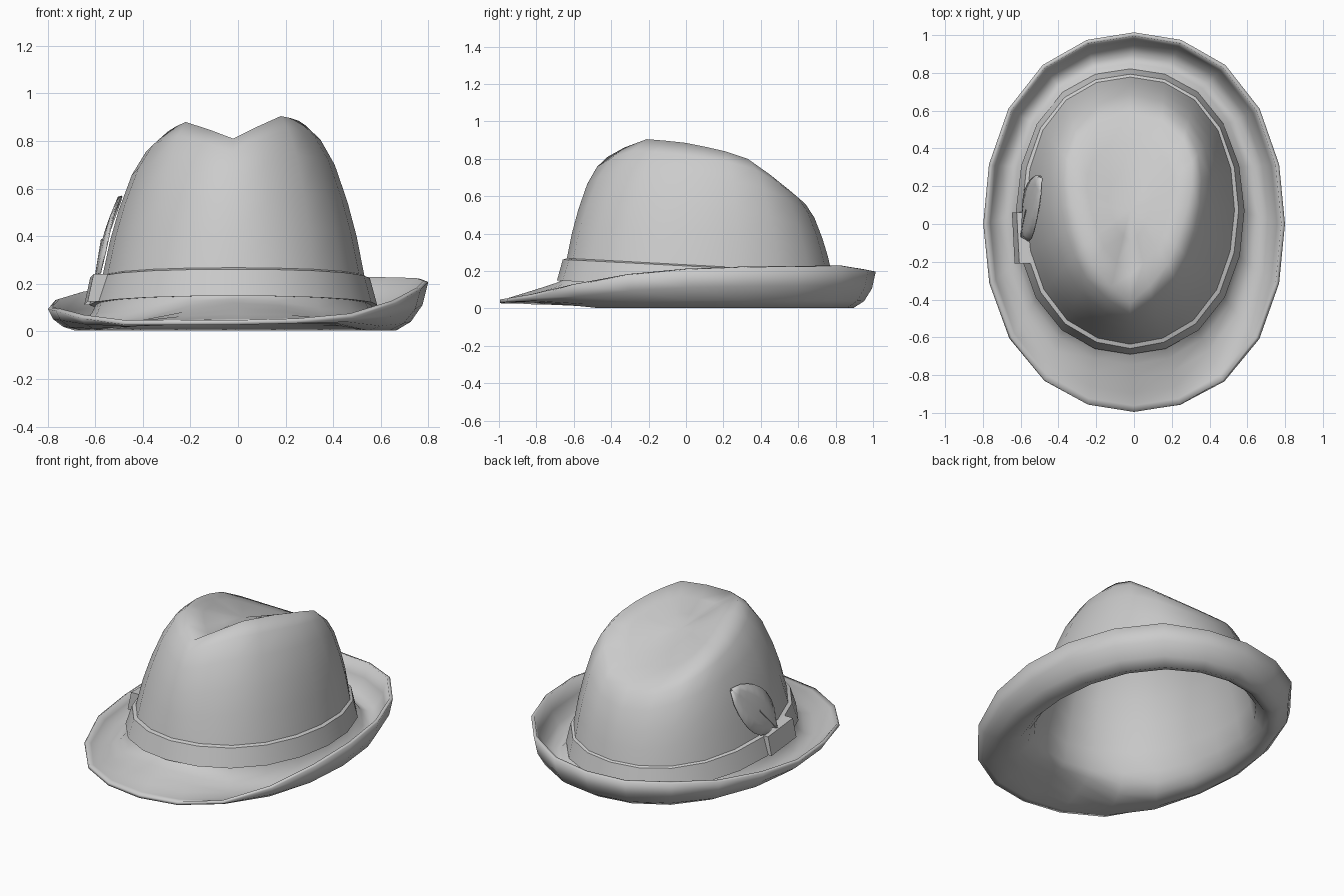
import bpy, bmesh, math
from mathutils import Vector

if "Cube" in bpy.data.objects:
    bpy.data.objects.remove(bpy.data.objects["Cube"])

N = 20
CX, CY = -0.02, 0.072

# half of the teardrop ridge on the crown, front to back (mirrored for the left)
RIDGE = [(0, -.42, .81), (.10, -.33, .86), (.20, -.21, .905), (.24, -.11, .897),
         (.275, 0, .885), (.305, .10, .865), (.325, .21, .84), (.325, .33, .80),
         (.28, .45, .715), (.17, .55, .635), (0, .59, .60)]
# how much lower the left ridge is, front to back
LEFT_DROP = [0, .012, .025, .035, .045, .055, .06, .055, .03, .01, 0]
WALL = [(0, 0), (.16, .09), (.38, .21), (.57, .35), (.78, .55), (.92, .77), (1, 1)]
RIM_Z = [(-1, .047), (-.8, .08), (-.6, .13), (-.35, .18), (.1, .222), (.85, .23), (1, .20)]
TURNED = [(.9, .12), (.7, .055), (.47, .023), (.25, .04), (.1, .08)]


def interp(table, v):
    if v <= table[0][0]:
        return table[0][1]
    for (a, p), (b, q) in zip(table, table[1:]):
        if v <= b:
            return p + (q - p) * (v - a) / (b - a)
    return table[-1][1]


def oval(k, cx, cy, rx, ry, square):
    a = 2 * math.pi * k / N
    f = 1 + square * math.sin(2 * a) ** 2
    return cx + rx * f * math.sin(a), cy - ry * f * math.cos(a)


def base(k):
    x, y = oval(k, CX, CY, .575, .732, .03)
    return Vector((x, y, .12 - .052 * y))


def ridge(k):
    i = k if k <= N // 2 else N - k
    x, y, z = RIDGE[i]
    if k > N // 2:
        x, z = -x, z - LEFT_DROP[i]
    return Vector((x + CX, y, z))


def wall(k, v):
    b, r = base(k), ridge(k)
    h = interp(WALL, v)
    return Vector((b.x + (r.x - b.x) * h, b.y + (r.y - b.y) * h, b.z + (r.z - b.z) * v))


def left_drop(k, y):
    """The left side of the brim is turned up less than the right."""
    return max(0, -math.sin(2 * math.pi * k / N)) * (.05 + .06 * max(0, 1 - abs(y)))


def rim(k):
    x, y = oval(k, 0, 0, .78, .995, .03)
    z = interp(RIM_Z, y) - left_drop(k, y)
    return Vector((x, y, max(z, .047)))


def make(name, rows, closed=True, cap=None, angle=40):
    bm = bmesh.new()
    vs = [[bm.verts.new(p) for p in row] for row in rows]
    n = len(rows[0])
    for lo, hi in zip(vs, vs[1:]):
        for k in range(n if closed else n - 1):
            j = (k + 1) % n
            bm.faces.new((lo[k], lo[j], hi[j], hi[k]))
    if cap is not None:
        c = bm.verts.new(cap)
        for k in range(n):
            bm.faces.new((vs[-1][k], vs[-1][(k + 1) % n], c))
    me = bpy.data.meshes.new(name)
    bm.to_mesh(me)
    bm.free()
    ob = bpy.data.objects.new(name, me)
    bpy.context.collection.objects.link(ob)
    bpy.ops.object.select_all(action='DESELECT')
    ob.select_set(True)
    bpy.context.view_layer.objects.active = ob
    bpy.ops.object.shade_smooth_by_angle(angle=math.radians(angle))
    return ob


def thicken(ob, t):
    m = ob.modifiers.new("thickness", 'SOLIDIFY')
    m.thickness = t
    m.offset = -1


# brim rows, from the rim inwards: sloping at the front, rolled up elsewhere
rows = [[rim(k) for k in range(N)]]
for t, zt in TURNED:
    row = []
    for k in range(N):
        b, r = base(k), rim(k)
        w = min(1, max(0, (r.y + 1) / .25))
        p = b.lerp(r, t)
        # scale the roll so that lower rims roll less
        rolled = zt if t < .6 else .023 + (zt - .023) * (r.z - .023) / .19
        p.z = (p.z - .006) * (1 - w) + rolled * w
        row.append(p)
    rows.append(row)

# crown wall rows, then the shallow teardrop dip in the top
rows += [[wall(k, v) for k in range(N)] for v, _ in WALL]
dip = Vector((CX, .08, .765))
for s in (.3, .65):
    row = []
    for k in range(N):
        r = ridge(k)
        p = r.lerp(dip, s)
        p.z = r.z + (dip.z - r.z) * s * (1.3 - .3 * s)
        row.append(p)
    rows.append(row)
hat = make("crown_and_brim", rows, cap=dip, angle=75)
thicken(hat, .02)


# hat band
def band_point(k, dz, out):
    b, r = base(k), ridge(k)
    p = wall(k, dz / (r.z - b.z))
    d = Vector((b.x - CX, b.y - CY, 0)).normalized()
    return p + d * out * (1 - .35 * max(0, d.y))


band = [[band_point(k, dz, out) for k in range(N)]
        for dz, out in ((-.005, -.002), (-.005, .03), (.107, .021), (.115, -.004))]
make("hat_band", band, angle=30)

# flat bow wrapped over the band on the left
bow_rows = []
for z, dx in ((.115, 0), (.23, .025)):
    bow_rows.append([Vector((x + dx, y, z - .05 * y)) for x, y in
                     ((-.585, .065), (-.646, .06), (-.632, -.21), (-.57, -.21))])
top = bow_rows[1]
make("band_bow", bow_rows, cap=sum(top, Vector()) / 4, angle=30)

# curved feather lying against the crown
quill, tip = Vector((-.597, -.07, .24)), Vector((-.505, .25, .565))
side = Vector((-.2, .74, -.67)).normalized()
feather = []
for i in range(9):
    t = i / 8
    half = .13 * math.sin(math.pi * t ** .85) ** .7 + .006 if 0 < t < 1 else .008
    mid = quill.lerp(tip, t) + Vector((-.015 * math.sin(math.pi * t), 0, 0))
    feather.append([mid + side * half * u + Vector((.015 * u * u, 0, 0))
                    for u in (1, .5, 0, -.5, -1)])
leaf = make("feather", feather, closed=False, angle=60)
thicken(leaf, .006)

# feather stem tucked into the bow
start, end = Vector((-.60, -.10, .19)), quill.lerp(tip, .45) + Vector((-.017, 0, 0))
axis = (end - start).normalized()
u = axis.orthogonal().normalized()
w = axis.cross(u)
stem = [[c + (u * math.cos(a) + w * math.sin(a)) * rad
         for a in [i * math.pi / 3 for i in range(6)]]
        for c, rad in ((start, .009), (end, .004))]
make("feather_stem", stem, cap=end)
